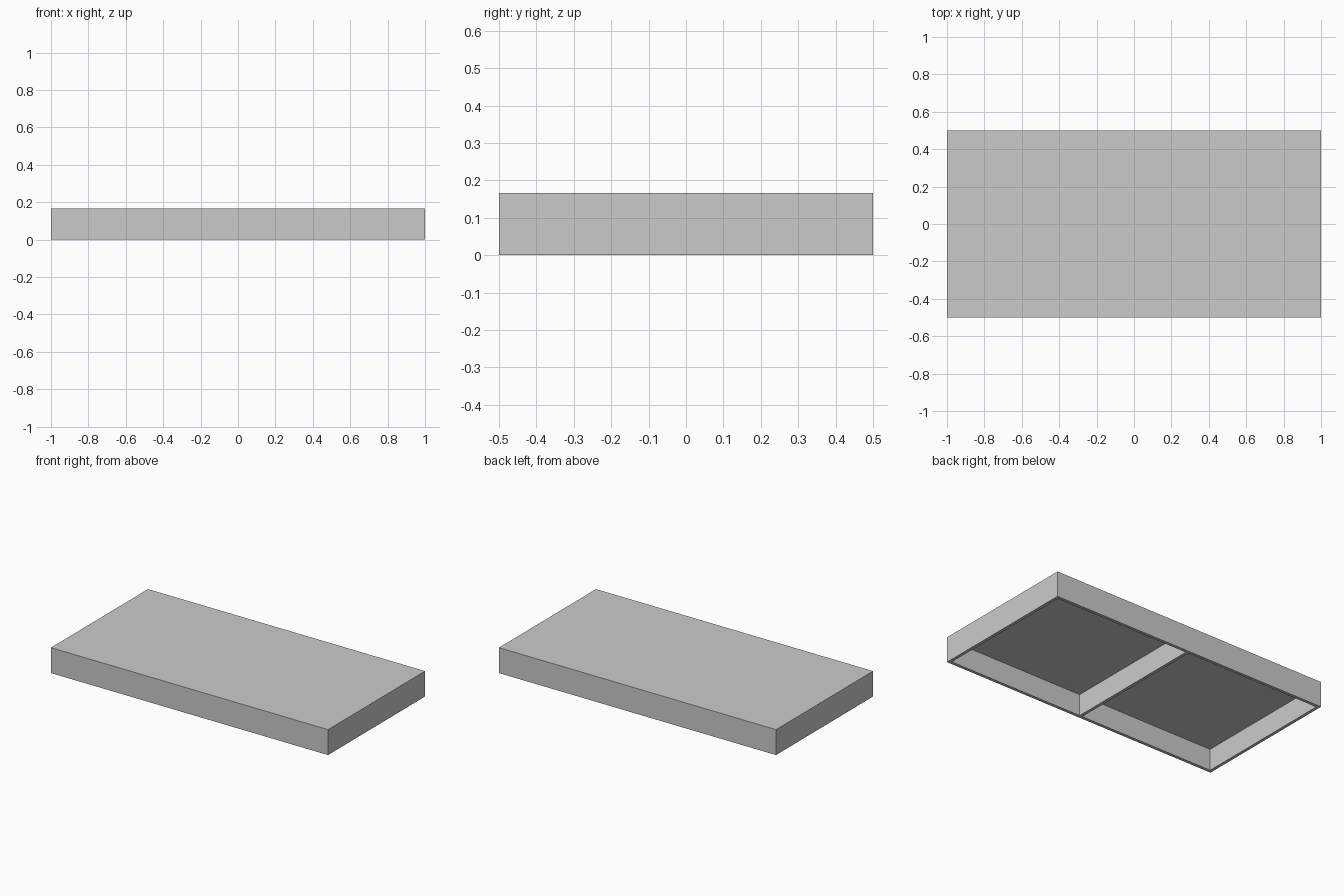
import bpy

if "Cube" in bpy.data.objects:
    bpy.data.objects.remove(bpy.data.objects["Cube"])


def board(name, size, location):
    """Add a box-shaped board with the given full size."""
    bpy.ops.mesh.primitive_cube_add(size=1, location=location)
    obj = bpy.context.object
    obj.name = name
    obj.scale = size
    bpy.ops.object.transform_apply(location=False, rotation=False, scale=True)
    return obj


LENGTH, WIDTH = 2.0, 1.0
FRAME_H, DECK_H, T = 0.14, 0.026, 0.02
inner = WIDTH - 2 * T

# Deck panel
board("deck", (LENGTH, WIDTH, DECK_H), (0, 0, FRAME_H + DECK_H / 2))

# Long rails at front and back
for name, s in (("front_rail", -1), ("back_rail", 1)):
    board(name, (LENGTH, T, FRAME_H), (0, s * (WIDTH - T) / 2, FRAME_H / 2))

# End boards and centre joist fitted between the rails
for name, x in (("left_end", -(LENGTH - T) / 2), ("centre_joist", 0),
                ("right_end", (LENGTH - T) / 2)):
    board(name, (T, inner, FRAME_H), (x, 0, FRAME_H / 2))
